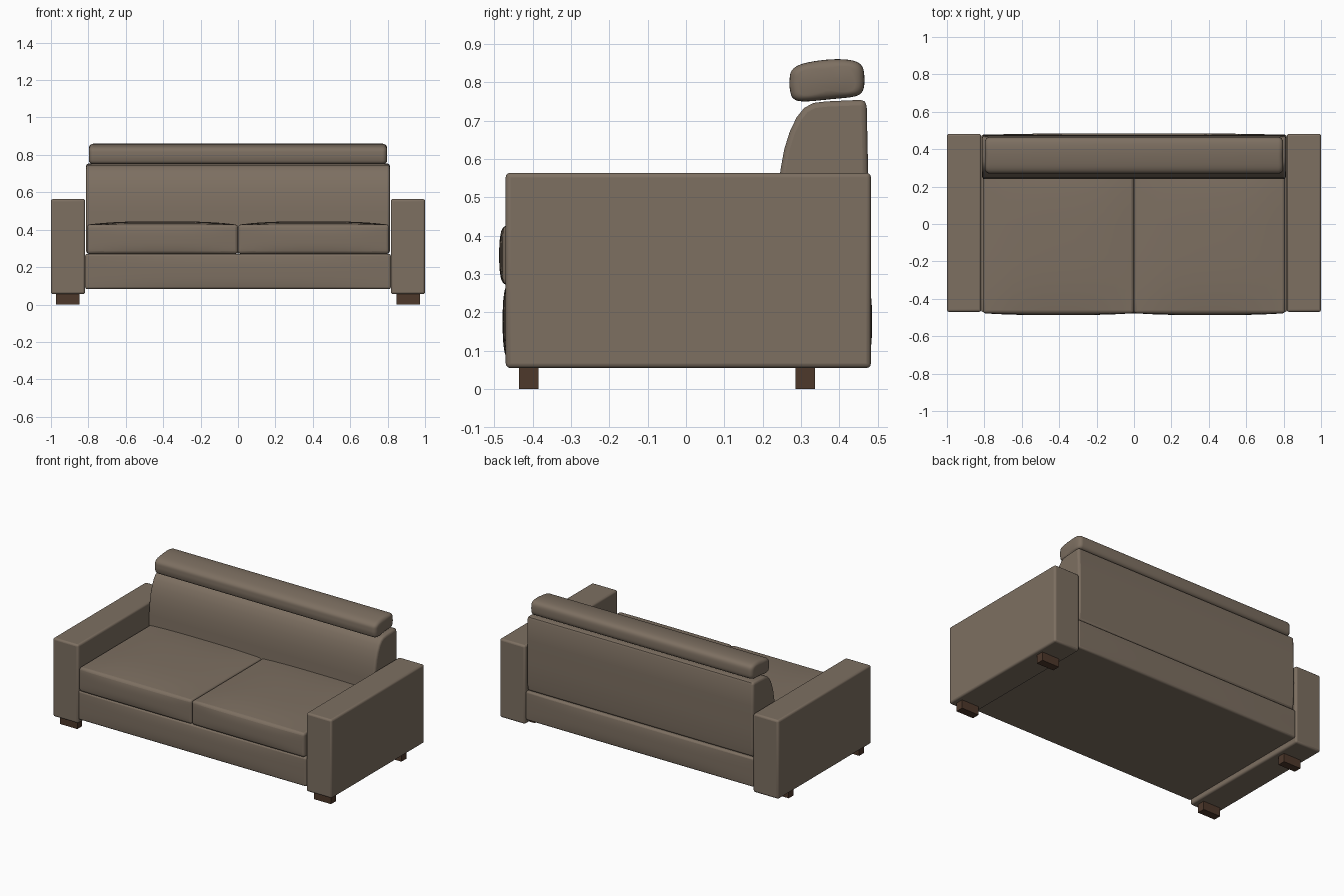
import bpy, bmesh
from mathutils import Vector

if "Cube" in bpy.data.objects:
    bpy.data.objects.remove(bpy.data.objects["Cube"])


def material(name, rgb):
    m = bpy.data.materials.new(name)
    m.diffuse_color = (*rgb, 1)
    m.use_nodes = True
    m.node_tree.nodes["Principled BSDF"].inputs["Base Color"].default_value = m.diffuse_color
    return m


FABRIC = material("taupe fabric", (0.205, 0.160, 0.120))
WOOD = material("dark brown wood", (0.075, 0.040, 0.024))


def finish(name, bm, mat, bevel, segments=3):
    bmesh.ops.recalc_face_normals(bm, faces=bm.faces[:])
    me = bpy.data.meshes.new(name)
    bm.to_mesh(me)
    bm.free()
    me.materials.append(mat)
    ob = bpy.data.objects.new(name, me)
    bpy.context.collection.objects.link(ob)
    if bevel:
        mod = ob.modifiers.new("rounded edges", 'BEVEL')
        mod.width = bevel
        mod.segments = segments
        mod.limit_method = 'ANGLE'
        mod.angle_limit = 0.85
        bpy.ops.object.select_all(action='DESELECT')
        ob.select_set(True)
        bpy.context.view_layer.objects.active = ob
        bpy.ops.object.shade_smooth_by_angle(angle=0.7)
    return ob


def soft_box(name, lo, hi, mat, bevel=0.0, puff=None):
    """Box between two corners; puff bulges its faces outward per axis."""
    lo, hi = Vector(lo), Vector(hi)
    mid, half = (lo + hi) / 2, (hi - lo) / 2
    bm = bmesh.new()
    bmesh.ops.create_cube(bm, size=2)
    if puff:
        bmesh.ops.subdivide_edges(bm, edges=bm.edges[:], cuts=9, use_grid_fill=True)
    for v in bm.verts:
        u = v.co.copy()
        v.co = Vector([mid[i] + half[i] * u[i] for i in range(3)])
        if puff:
            f = [1 - abs(c) ** 3 for c in u]
            for i in range(3):
                v.co[i] += puff[i] * u[i] * f[(i + 1) % 3] * f[(i + 2) % 3]
    return finish(name, bm, mat, bevel)


def profile_bar(name, pts, half, mat, bevel, ends=()):
    """Side profile (y, z) run along x; ends = (inset, scale) rings that round the tips."""
    cy = (min(p[0] for p in pts) + max(p[0] for p in pts)) / 2
    cz = (min(p[1] for p in pts) + max(p[1] for p in pts)) / 2
    rings = list(ends) or [(0, 0)]
    stations = [(-half + i, s) for i, s in rings] + [(half - i, s) for i, s in reversed(rings)]
    bm = bmesh.new()
    loops = []
    for x, s in stations:
        ring = []
        for y, z in pts:
            d = Vector((y - cy, z - cz))
            d -= d.normalized() * s
            ring.append(bm.verts.new((x, cy + d.x, cz + d.y)))
        loops.append(ring)
    n = len(pts)
    for a, b in zip(loops, loops[1:]):
        for i in range(n):
            bm.faces.new((a[i], a[(i + 1) % n], b[(i + 1) % n], b[i]))
    bm.faces.new(loops[0])
    bm.faces.new(loops[-1])
    return finish(name, bm, mat, bevel)


def smooth_loop(pts, steps=4):
    """Closed Catmull-Rom curve through the points."""
    out, n = [], len(pts)
    for i in range(n):
        a, b, c, d = (Vector(pts[(i + k) % n]) for k in (-1, 0, 1, 2))
        for j in range(steps):
            t = j / steps
            out.append((2 * b + (c - a) * t + (2 * a - 5 * b + 4 * c - d) * t ** 2
                        + (3 * b - a - 3 * c + d) * t ** 3) / 2)
    return out


# Arms, feet and seat cushions, mirrored left and right
for side, s in (("left", -1), ("right", 1)):
    def span(a, b):
        return sorted((s * a, s * b))

    x0, x1 = span(0.817, 1.0)
    soft_box(side + "_arm", (x0, -0.47, 0.055), (x1, 0.482, 0.564), FABRIC, 0.012)

    x0, x1 = span(0.848, 0.972)
    for place, y in (("front", -0.435), ("back", 0.286)):
        soft_box(f"{side}_{place}_foot", (x0, y, 0), (x1, y + 0.05, 0.06), WOOD)

    x0, x1 = span(0.001, 0.808)
    soft_box(side + "_seat_cushion", (x0, -0.477, 0.271), (x1, 0.32, 0.427),
             FABRIC, 0.014, (0, 0.010, 0.018))

# Base frame
soft_box("base", (-0.817, -0.470, 0.083), (0.817, 0.477, 0.270), FABRIC, 0.010, (0, 0.008, 0))

# Backrest with curved front
back = [(0.24, 0.272), (0.24, 0.50), (0.246, 0.57), (0.256, 0.625), (0.270, 0.67),
        (0.288, 0.708), (0.308, 0.733), (0.332, 0.746), (0.365, 0.750), (0.41, 0.752),
        (0.455, 0.754), (0.466, 0.750), (0.471, 0.738), (0.474, 0.60), (0.476, 0.45),
        (0.474, 0.33), (0.468, 0.272)]
profile_bar("backrest", back, 0.812, FABRIC, 0.014)

# Headrest roll
roll = [(0.270, 0.805), (0.275, 0.830), (0.300, 0.847), (0.350, 0.857), (0.400, 0.860),
        (0.440, 0.855), (0.460, 0.840), (0.465, 0.810), (0.461, 0.778), (0.440, 0.763),
        (0.380, 0.756), (0.310, 0.750), (0.280, 0.757), (0.271, 0.780)]
profile_bar("headrest", smooth_loop(roll), 0.797, FABRIC, 0.004,
            ((0, 0.024), (0.003, 0.014), (0.009, 0.006), (0.018, 0.001), (0.026, 0)))
